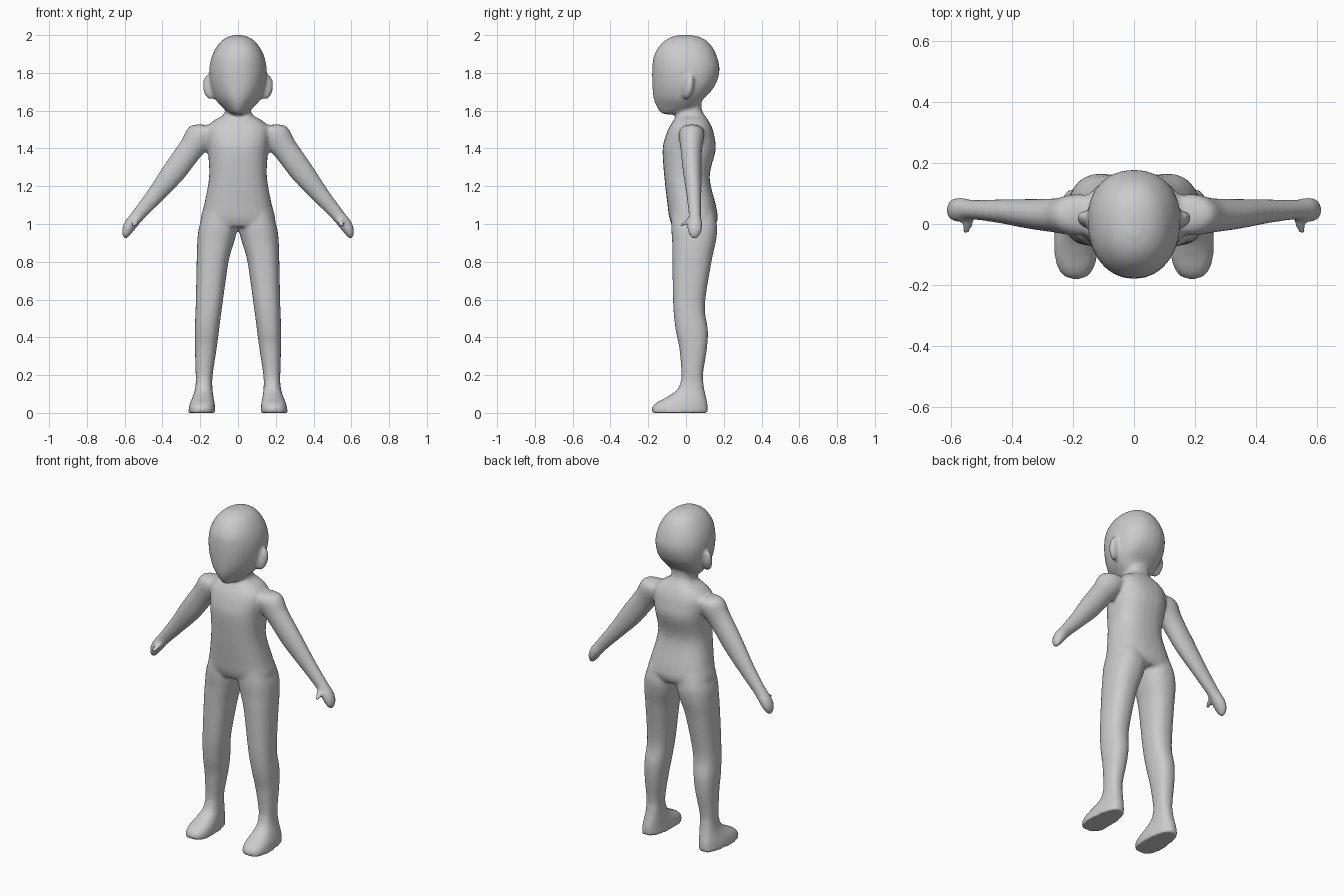
import bpy, bmesh
from math import sin, cos, pi
from mathutils import Vector, Matrix

bm = bmesh.new()
SIDES = 28


def smooth_path(rows, steps=4):
    """Catmull-Rom interpolation of the section parameters."""
    out = []
    for i in range(len(rows) - 1):
        quad = zip(rows[max(i - 1, 0)], rows[i], rows[i + 1], rows[min(i + 2, len(rows) - 1)])
        quad = list(quad)
        for k in range(steps):
            t = k / steps
            out.append([0.5 * (2 * b + (c - a) * t + (2 * a - 5 * b + 4 * c - d) * t * t
                               + (3 * b - a - 3 * c + d) * t ** 3) for a, b, c, d in quad])
    return out + [list(rows[-1])]


def loft(sections, u, v, mirror=1, power=1.0):
    """Skin sections (cx, cy, cz, ru, rv, egg) spread along axes u and v."""
    rings = []
    for cx, cy, cz, ru, rv, egg in sections:
        ring = []
        for i in range(SIDES):
            a = 2 * pi * i / SIDES
            c, s = cos(a), sin(a)
            c = abs(c) ** power * (1 if c > 0 else -1)
            s = abs(s) ** power * (1 if s > 0 else -1)
            p = Vector((cx, cy, cz)) + u * (ru * c * (1 + egg * s)) + v * (rv * s)
            ring.append(bm.verts.new((p.x * mirror, p.y, p.z)))
        rings.append(ring)
    for a, b in zip(rings, rings[1:]):
        for i in range(SIDES):
            j = (i + 1) % SIDES
            bm.faces.new((a[i], a[j], b[j], b[i]))
    bm.faces.new(rings[0])
    bm.faces.new(rings[-1])


def upright(rows, mirror=1, power=1.0):
    """Rows are (z, x0, x1, y0, y1, egg): horizontal sections."""
    secs = [((a + b) / 2, (c + d) / 2, z, (b - a) / 2, (d - c) / 2, e)
            for z, a, b, c, d, e in smooth_path(rows)]
    loft(secs, Vector((1, 0, 0)), Vector((0, 1, 0)), mirror, power)


def centred(rows, power=1.0):
    upright([(z, -w, w, a, b, e) for z, w, a, b, e in rows], 1, power)


# head
centred([(2.0, .02, -.04, .03, 0), (1.985, .065, -.09, .085, 0), (1.95, .105, -.135, .13, 0),
         (1.89, .138, -.17, .163, .03), (1.82, .152, -.179, .178, .05),
         (1.75, .148, -.179, .162, .1), (1.70, .135, -.176, .13, .18),
         (1.66, .115, -.17, .09, .28), (1.62, .08, -.155, .06, .35),
         (1.59, .045, -.135, .02, .35), (1.58, .02, -.11, -.03, .2)], .92)

# neck and torso
centred([(1.68, .07, -.03, .085, 0), (1.61, .066, -.045, .082, 0), (1.575, .08, -.05, .1, 0),
         (1.55, .125, -.065, .118, 0), (1.51, .165, -.09, .138, 0),
         (1.46, .168, -.11, .151, 0), (1.39, .16, -.124, .157, 0),
         (1.25, .153, -.115, .125, 0), (1.1, .18, -.098, .158, 0),
         (1.03, .198, -.088, .168, 0), (.985, .19, -.07, .15, 0)], .82)

for side in (1, -1):
    # leg
    upright([(1.06, .02, .18, -.075, .15, 0), (.98, .004, .207, -.078, .165, 0),
             (.9, .022, .216, -.073, .157, 0), (.8, .05, .219, -.072, .135, 0),
             (.57, .083, .224, -.068, .1, 0), (.44, .1, .229, -.055, .116, 0),
             (.34, .113, .228, -.035, .111, 0), (.2, .134, .224, -.024, .09, 0),
             (.1, .138, .222, -.03, .095, 0)], side, .85)
    # foot
    upright([(.18, .137, .222, -.025, .09, 0), (.125, .135, .228, -.045, .097, 0),
             (.085, .13, .24, -.1, .106, -.06), (.055, .125, .252, -.155, .113, -.12),
             (.03, .122, .258, -.18, .116, -.14), (.0, .12, .262, -.18, .116, -.14)], side, .8)
    # arm and hand
    arm = smooth_path([(.12, .03, 1.50, .04, .06, 0), (.19, .03, 1.473, .078, .068, 0),
                       (.25, .028, 1.397, .067, .057, 0), (.34, .033, 1.275, .063, .049, 0),
                       (.44, .042, 1.15, .047, .039, 0), (.53, .047, 1.045, .036, .033, 0),
                       (.57, .047, .995, .034, .04, 0), (.593, .046, .955, .026, .034, 0),
                       (.602, .045, .925, .01, .016, 0)])
    loft(arm, Vector((.8, 0, .6)), Vector((0, 1, 0)), side)
    # thumb
    thumb = smooth_path([(.54, .045, 1.04, .02, .02, 0), (.542, .005, 1.012, .02, .02, 0),
                         (.55, -.018, 1.0, .016, .017, 0), (.556, -.036, .988, .01, .01, 0)])
    loft(thumb, Vector((1, 0, 0)), Vector((0, .5, .86)), side)
    # ear: flattened ball, swept back and flared outward
    place = (Matrix.Translation((side * .15, .012, 1.725)) @ Matrix.Rotation(side * .35, 4, 'Z')
             @ Matrix.Rotation(side * .18, 4, 'Y') @ Matrix.Rotation(-.15, 4, 'X')
             @ Matrix.Diagonal((.038, .026, .068, 1)))
    bmesh.ops.create_uvsphere(bm, u_segments=20, v_segments=12, radius=1, matrix=place)

bmesh.ops.recalc_face_normals(bm, faces=bm.faces)
mesh = bpy.data.meshes.new("body")
bm.to_mesh(mesh)
bm.free()
body = bpy.data.objects.new("body", mesh)
bpy.context.collection.objects.link(body)

# fuse the parts into one smooth skin
fuse = body.modifiers.new("fuse", 'REMESH')
fuse.mode = 'VOXEL'
fuse.voxel_size = .009
fuse.use_smooth_shade = True
blend = body.modifiers.new("blend", 'SMOOTH')
blend.factor = .5
blend.iterations = 8
